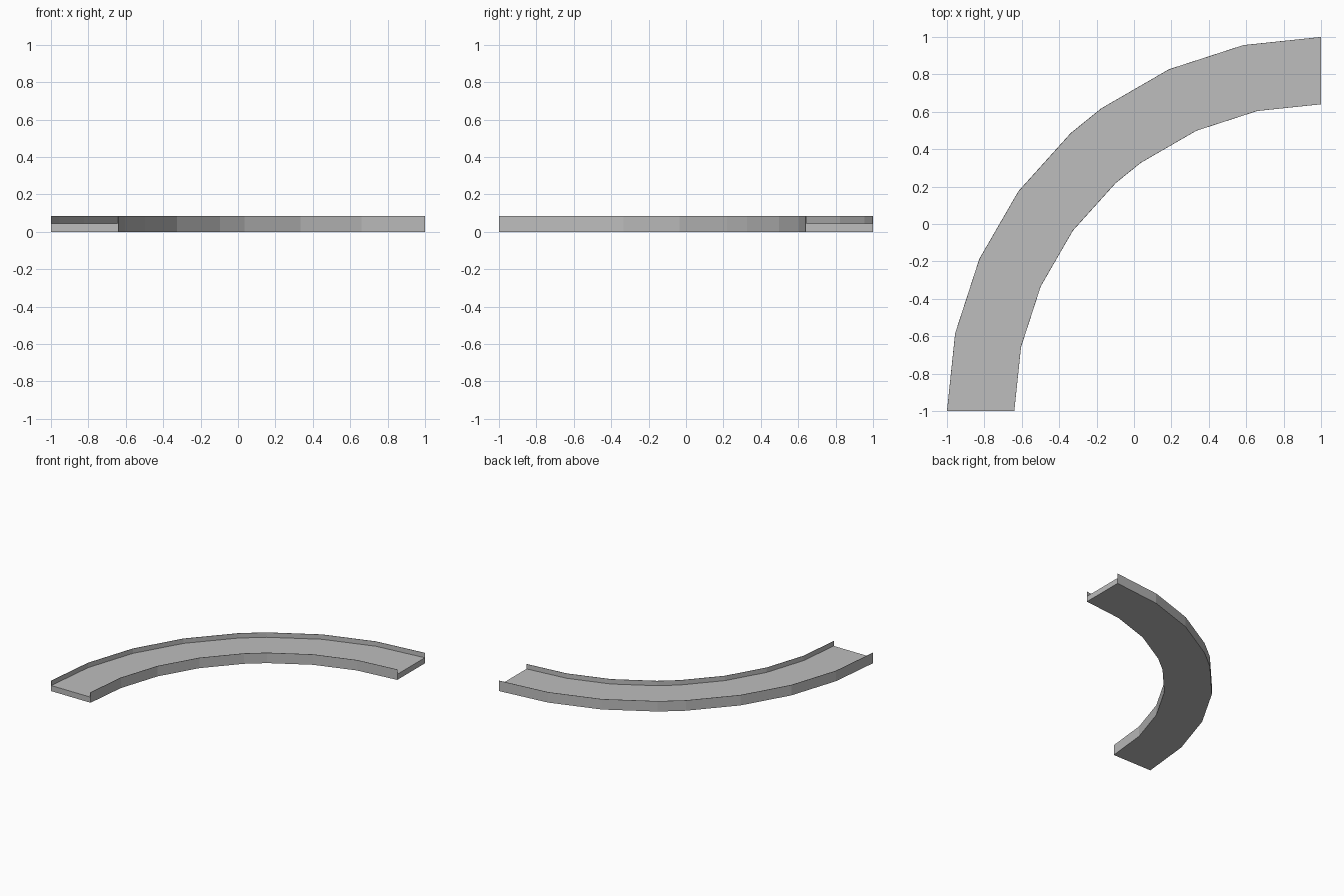
import bpy, bmesh
from math import radians, sin, cos

cube = bpy.data.objects.get("Cube")
if cube:
    bpy.data.objects.remove(cube, do_unlink=True)

# Single concrete grey
grey = bpy.data.materials.new("concrete_grey")
grey.use_nodes = True
colour = (0.51, 0.51, 0.51, 1)
grey.diffuse_color = colour
grey.node_tree.nodes["Principled BSDF"].inputs["Base Color"].default_value = colour

# Quarter bend about the corner (1, -1), with one half-length middle segment
CENTRE = (1, -1)
ANGLES = (0, 12, 24, 36, 48, 54, 66, 78, 90)
INNER, OUTER = 1.64, 2.0
WALL = 0.003
DECK_TOP, WALL_TOP = 0.046, 0.085


def sweep(name, r0, r1, top):
    """Sweep a rectangular section around the bend."""
    bm = bmesh.new()
    rings = []
    for angle in ANGLES:
        a = radians(angle)
        section = ((r0, 0), (r1, 0), (r1, top), (r0, top))
        rings.append([bm.verts.new((CENTRE[0] - r * cos(a), CENTRE[1] + r * sin(a), z))
                      for r, z in section])
    for a, b in zip(rings, rings[1:]):
        for i in range(4):
            j = (i + 1) % 4
            bm.faces.new((a[i], a[j], b[j], b[i]))
    bm.faces.new(rings[0])
    bm.faces.new(rings[-1])
    bmesh.ops.recalc_face_normals(bm, faces=bm.faces)
    mesh = bpy.data.meshes.new(name)
    bm.to_mesh(mesh)
    bm.free()
    mesh.materials.append(grey)
    obj = bpy.data.objects.new(name, mesh)
    bpy.context.collection.objects.link(obj)


# Road slab between two thin side walls
sweep("deck", INNER + WALL, OUTER - WALL, DECK_TOP)
sweep("inner_wall", INNER, INNER + WALL, WALL_TOP)
sweep("outer_wall", OUTER - WALL, OUTER, WALL_TOP)
